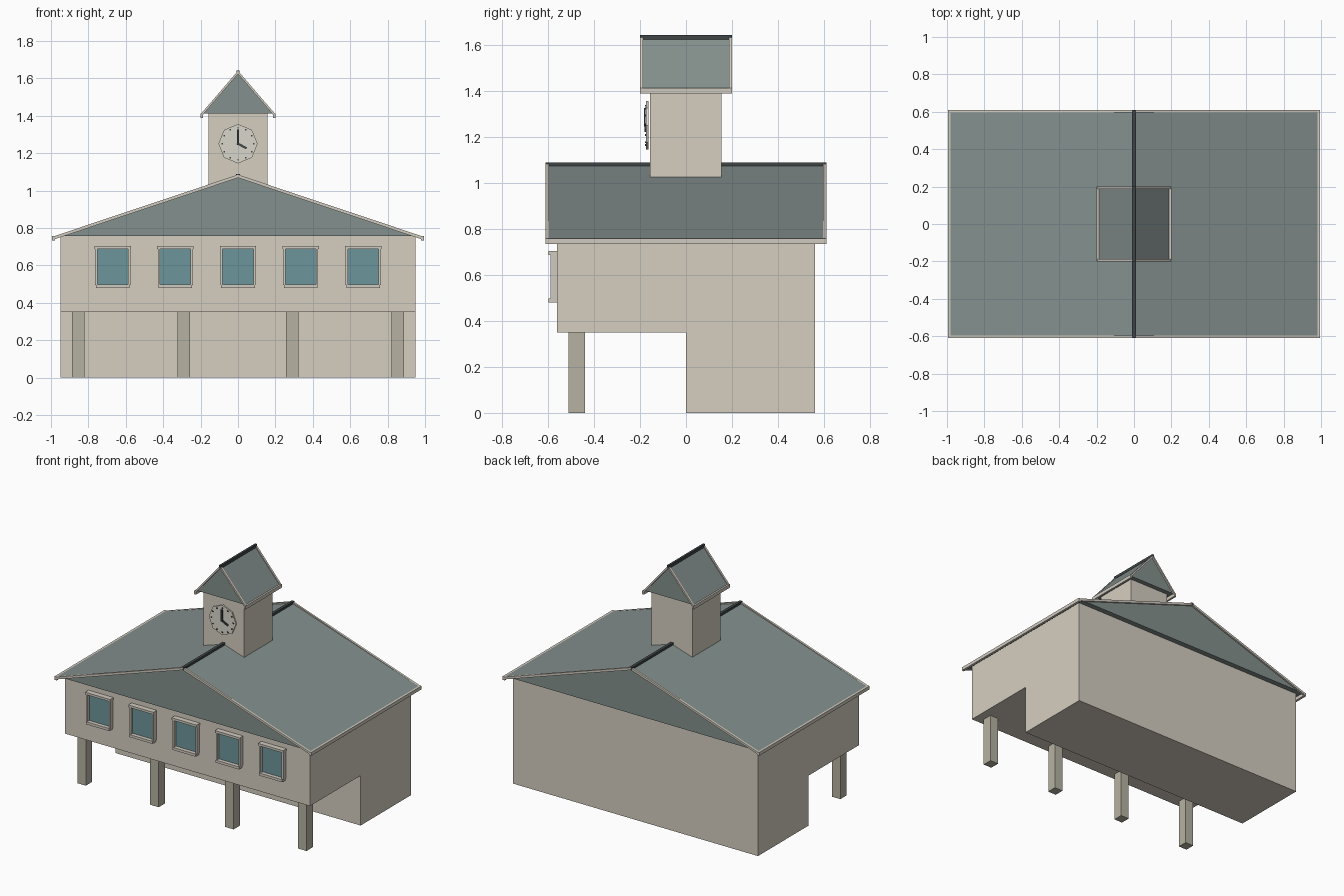
import bpy, bmesh, math
from mathutils import Vector

if "Cube" in bpy.data.objects:
    bpy.data.objects.remove(bpy.data.objects["Cube"])


def material(name, rgb):
    m = bpy.data.materials.new(name)
    m.diffuse_color = (*rgb, 1)
    m.use_nodes = True
    m.node_tree.nodes["Principled BSDF"].inputs["Base Color"].default_value = m.diffuse_color
    return m


WALL = material("plaster", (0.67, 0.62, 0.53))
TRIM = material("trim", (0.64, 0.60, 0.53))
POST = material("post_stone", (0.47, 0.45, 0.36))
SLATE = material("slate", (0.23, 0.28, 0.27))
DARK = material("dark_metal", (0.05, 0.06, 0.06))
GLASS = material("glass", (0.15, 0.30, 0.33))
DIAL = material("dial", (0.70, 0.68, 0.60))


def prism(name, pts, axis, a, b, mat):
    """Extrude a 2D outline along x (outline is y,z) or y (outline is x,z)."""
    bm = bmesh.new()

    def place(p, t):
        return (t, p[0], p[1]) if axis == 'x' else (p[0], t, p[1])
    va = [bm.verts.new(place(p, a)) for p in pts]
    vb = [bm.verts.new(place(p, b)) for p in pts]
    bm.faces.new(va)
    bm.faces.new(vb[::-1])
    n = len(pts)
    for i in range(n):
        j = (i + 1) % n
        bm.faces.new((va[i], vb[i], vb[j], va[j]))
    bmesh.ops.recalc_face_normals(bm, faces=bm.faces)
    me = bpy.data.meshes.new(name)
    bm.to_mesh(me)
    bm.free()
    me.materials.append(mat)
    ob = bpy.data.objects.new(name, me)
    bpy.context.collection.objects.link(ob)
    return ob


def box(name, x0, x1, y0, y1, z0, z1, mat):
    return prism(name, [(x0, z0), (x1, z0), (x1, z1), (x0, z1)], 'y', y0, y1, mat)


def gable_roof(name, hx, hy, z0, z1, inset, ridge):
    """Solid slate gable with rake boards, eave boards and a ridge cap."""
    ix = hx - inset
    prism(name, [(-ix, z0), (ix, z0), (0, z1 - 0.012)], 'y', -hy + 0.012, hy - 0.012, SLATE)
    t = 0.017
    chevron = [(-hx, z0 - 0.005), (0, z1 - 0.003), (hx, z0 - 0.005),
               (hx, z0 - 0.005 - t), (0, z1 - 0.003 - t), (-hx, z0 - 0.005 - t)]
    for s, side in ((-1, "front"), (1, "back")):
        prism(f"{name}_rake_{side}", chevron, 'y', s * (hy - 0.014), s * hy, TRIM)
    for s, side in ((-1, "left"), (1, "right")):
        x = sorted((s * (ix - 0.002), s * hx))
        box(f"{name}_eave_{side}", x[0], x[1], -hy, hy, z0 - 0.024, z0, TRIM)
    box(f"{name}_ridge_cap", -ridge, ridge, -hy, hy, z1 - 0.02, z1, DARK)


# Main building: overhanging upper floor, recessed ground floor
prism("main_building", [(-0.56, 0.35), (0, 0.35), (0, 0), (0.56, 0),
                        (0.56, 0.757), (-0.56, 0.757)], 'x', -0.95, 0.95, WALL)
gable_roof("main_roof", 0.995, 0.61, 0.757, 1.088, 0.015, 0.01)

# Porch posts
for i, x in enumerate((-0.855, -0.29, 0.29, 0.855)):
    box(f"porch_post_{i + 1}", x - 0.033, x + 0.033, -0.51, -0.44, 0, 0.355, POST)

# Windows
for i in range(5):
    x = (i - 2) * 0.335
    n = f"window_{i + 1}"
    box(n + "_glass", x - 0.085, x + 0.085, -0.57, -0.555, 0.495, 0.69, GLASS)
    for s, side in ((-1, "left"), (1, "right")):
        a, b = sorted((x + s * 0.082, x + s * 0.094))
        box(f"{n}_jamb_{side}", a, b, -0.59, -0.555, 0.495, 0.69, TRIM)
    box(n + "_sill", x - 0.09, x + 0.09, -0.597, -0.555, 0.48, 0.498, TRIM)
    box(n + "_lintel", x - 0.097, x + 0.097, -0.597, -0.555, 0.687, 0.703, TRIM)

# Clock tower
box("tower", -0.157, 0.157, -0.157, 0.155, 1.0, 1.413, WALL)
gable_roof("tower_roof", 0.2, 0.2, 1.413, 1.643, 0.012, 0.008)

# Clock dial
CZ = 1.25


def ring(r, n):
    return [(r * math.sin(2 * math.pi * k / n), CZ + r * math.cos(2 * math.pi * k / n))
            for k in range(n)]


prism("clock_dial", ring(0.105, 8), 'y', -0.173, -0.164, DIAL)

# Hour marks
for k, (x, z) in enumerate(ring(0.085, 12)):
    box(f"hour_mark_{k + 1}", x - 0.004, x + 0.004, -0.178, -0.172, z - 0.004, z + 0.004, DARK)


# Clock hands
def hand(name, angle, length, w, y):
    d = Vector((math.sin(angle), math.cos(angle)))
    s = Vector((d.y, -d.x)) * w
    c = Vector((0, CZ))
    a, b = c - d * 0.006, c + d * length
    prism(name, [a - s, a + s, b + s, b - s], 'y', y, y + 0.007, DARK)


hand("minute_hand", 0, 0.075, 0.006, -0.183)
hand("hour_hand", math.radians(118), 0.052, 0.006, -0.181)
